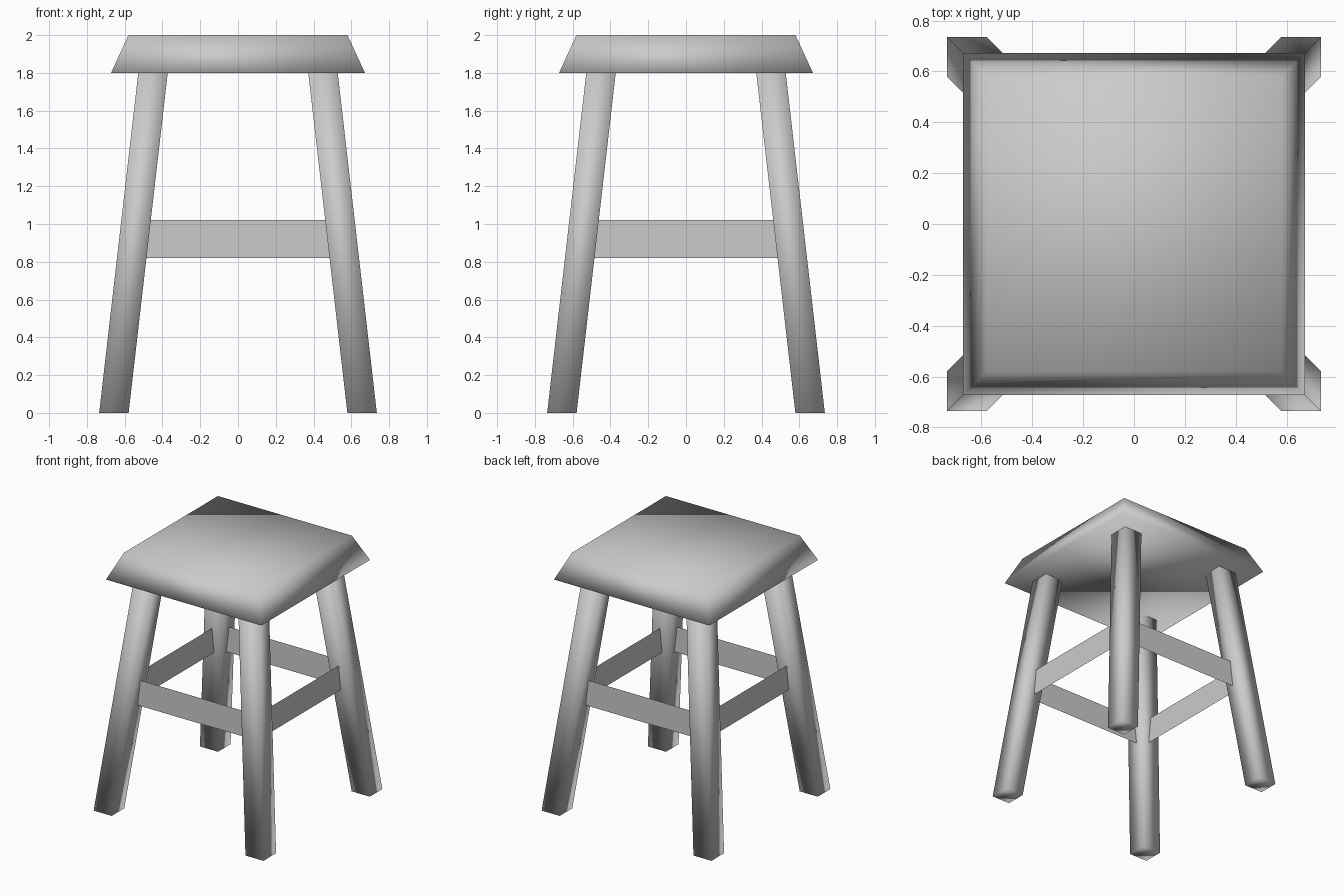
import bpy, bmesh

if "Cube" in bpy.data.objects:
    bpy.data.objects.remove(bpy.data.objects["Cube"])

LEG = 0.078               # half width of a leg
FOOT, TOP = 0.657, 0.45   # leg centre offsets at floor and under the seat
SEAT_Z = 1.8


def make(name, bm, smooth):
    bmesh.ops.recalc_face_normals(bm, faces=bm.faces)
    me = bpy.data.meshes.new(name)
    bm.to_mesh(me)
    bm.free()
    for p in me.polygons:
        p.use_smooth = smooth
    ob = bpy.data.objects.new(name, me)
    bpy.context.collection.objects.link(ob)
    return ob


def block(name, low, high):
    """Six-sided block between two squares given as (cx, cy, half, z)."""
    bm = bmesh.new()
    bmesh.ops.create_cube(bm, size=2)
    for v in bm.verts:
        cx, cy, h, z = high if v.co.z > 0 else low
        v.co = (cx + v.co.x * h, cy + v.co.y * h, z)
    return make(name, bm, True)


def inner(z):
    """Offset of a leg's inner face at height z."""
    return FOOT + (TOP - FOOT) * z / SEAT_Z - LEG


# Seat: bevelled slab, softly shaded
block("seat", (0, 0, 0.672, SEAT_Z), (0, 0, 0.58, 2.0))

# Splayed square legs
for sy, fb in ((-1, "front"), (1, "back")):
    for sx, lr in ((-1, "left"), (1, "right")):
        block(f"{fb}_{lr}_leg", (sx * FOOT, sy * FOOT, LEG, 0),
              (sx * TOP, sy * TOP, LEG, SEAT_Z))

# Thin flat stretchers between the legs
z0, z1, d = 0.82, 1.02, 0.548
outline = [(-inner(z0), z0), (inner(z0), z0), (inner(z1), z1), (-inner(z1), z1)]
for side, place in (("front", lambda a, z: (a, -d, z)),
                    ("right", lambda a, z: (d, a, z)),
                    ("back", lambda a, z: (-a, d, z)),
                    ("left", lambda a, z: (-d, -a, z))):
    bm = bmesh.new()
    bm.faces.new([bm.verts.new(place(a, z)) for a, z in outline])
    make(f"{side}_stretcher", bm, False)
